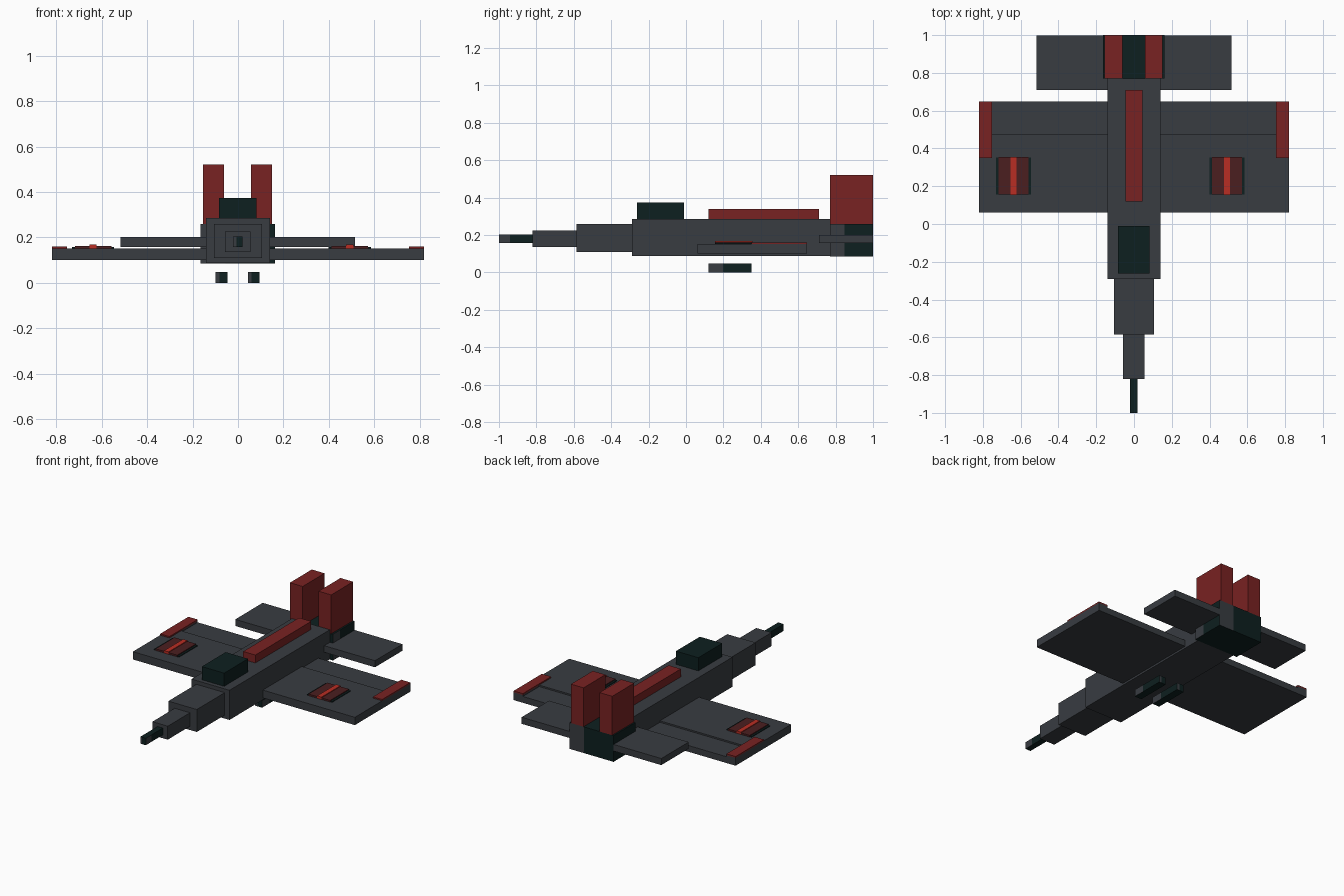
import bpy, bmesh
from mathutils import Vector

if "Cube" in bpy.data.objects:
    bpy.data.objects.remove(bpy.data.objects["Cube"])


def mat(name, rgb):
    m = bpy.data.materials.new(name)
    m.diffuse_color = (*rgb, 1)
    m.use_nodes = True
    m.node_tree.nodes["Principled BSDF"].inputs["Base Color"].default_value = m.diffuse_color
    return m


GREY = mat("slate_grey", (0.040, 0.045, 0.053))
RED = mat("deep_red", (0.19, 0.016, 0.016))
TEAL = mat("dark_teal", (0.004, 0.014, 0.014))
MAROON = mat("maroon", (0.07, 0.013, 0.014))
BRIGHT = mat("bright_red", (0.48, 0.027, 0.017))


def box(name, xs, ys, zs, material, grey_panels=False):
    """Box from x, y and z ranges, optionally with grey panels on its sides."""
    bm = bmesh.new()
    bmesh.ops.create_cube(bm, size=1)
    for v in bm.verts:
        v.co = Vector(r[0] if c < 0 else r[1] for c, r in zip(v.co, (xs, ys, zs)))
    mesh = bpy.data.meshes.new(name)
    mesh.materials.append(material)
    if grey_panels:
        mesh.materials.append(GREY)
        w = xs[1] - xs[0]
        x1, x2 = xs[0] + w / 3, xs[1] - w / 3
        y1 = ys[0] + (ys[1] - ys[0]) / 3
        for co, no in (((x1, 0, 0), (1, 0, 0)), ((x2, 0, 0), (1, 0, 0)),
                       ((0, y1, 0), (0, 1, 0))):
            geom = bm.verts[:] + bm.edges[:] + bm.faces[:]
            bmesh.ops.bisect_plane(bm, geom=geom, plane_co=co, plane_no=no)
        bm.normal_update()
        for f in bm.faces:
            c, n = f.calc_center_median(), f.normal
            if ((n.x > 0.5 and c.y < y1) or (n.y > 0.5 and c.x > x2)
                    or (n.y < -0.5 and c.x < x1)):
                f.material_index = 1
    bm.to_mesh(mesh)
    bm.free()
    ob = bpy.data.objects.new(name, mesh)
    bpy.context.collection.objects.link(ob)
    return ob


# Fuselage and stepped nose
box("fuselage", (-0.14, 0.14), (-0.29, 0.77), (0.087, 0.285), GREY)
box("nose_rear", (-0.105, 0.105), (-0.585, -0.29), (0.11, 0.26), GREY)
box("nose_front", (-0.058, 0.055), (-0.82, -0.585), (0.135, 0.225), GREY)
box("nose_gun", (-0.021, 0.019), (-1.0, -0.82), (0.157, 0.203), TEAL, True)

# Canopy and spine
box("canopy", (-0.084, 0.081), (-0.262, -0.01), (0.285, 0.373), TEAL)
box("spine", (-0.046, 0.044), (0.12, 0.71), (0.285, 0.338), RED)

# Main wing with lower flap and full-height rear tips
box("main_wing", (-0.82, 0.82), (0.062, 0.475), (0.1, 0.152), GREY)
box("wing_flap", (-0.752, 0.752), (0.475, 0.648), (0.1, 0.142), GREY)
for side, s in (("left", -1), ("right", 1)):
    tip = sorted((s * 0.752, s * 0.82))
    box(side + "_wing_tip", tip, (0.475, 0.648), (0.1, 0.152), GREY)
    box(side + "_tip_strip", tip, (0.35, 0.648), (0.152, 0.161), RED)

# Wing vents with a bright centre stripe
for side, x in (("left", -0.638), ("right", 0.492)):
    box(side + "_vent_frame", (x - 0.093, x + 0.093), (0.157, 0.352), (0.15, 0.157), TEAL)
    box(side + "_vent_panel", (x - 0.08, x + 0.08), (0.155, 0.354), (0.15, 0.163), MAROON)
    box(side + "_vent_stripe", (x - 0.016, x + 0.016), (0.154, 0.355), (0.15, 0.168), BRIGHT)

# Tail block, tailplane and twin fins
box("tail_block", (-0.165, 0.162), (0.77, 1.0), (0.085, 0.26), TEAL, True)
for side, xs in (("left", (-0.517, -0.13)), ("right", (0.13, 0.515))):
    box(side + "_tailplane", xs, (0.71, 0.999), (0.157, 0.201), GREY)
for side, xs in (("left", (-0.155, -0.061)), ("right", (0.057, 0.15))):
    box(side + "_fin", xs, (0.769, 1.0), (0.26, 0.52), RED)

# Pods hung below the fuselage
for side, xs in (("left", (-0.098, -0.047)), ("right", (0.043, 0.094))):
    box(side + "_pod", xs, (0.12, 0.35), (0.0, 0.047), TEAL, True)
